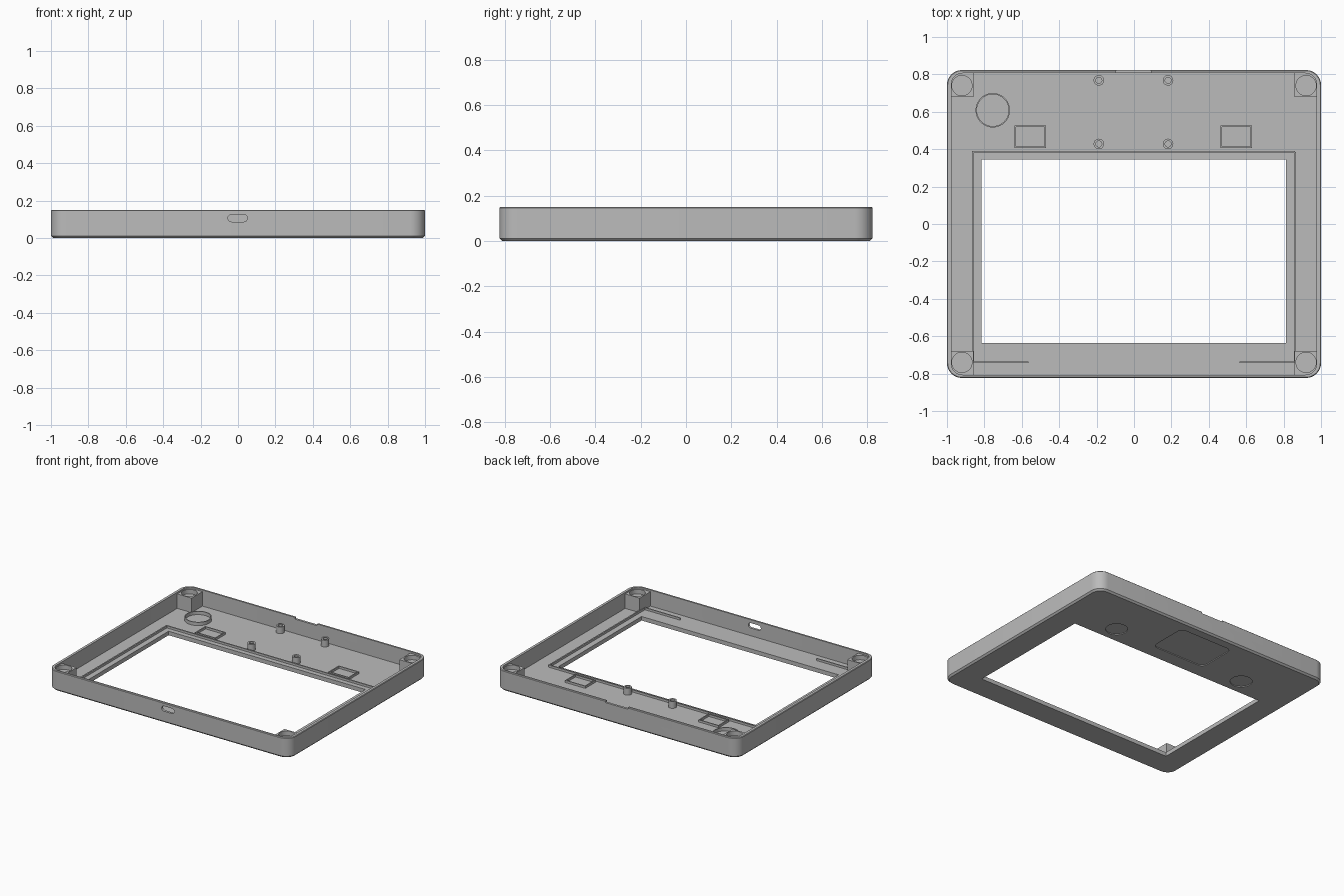
import bpy, bmesh, math

cube = bpy.data.objects.get("Cube")
if cube:
    bpy.data.objects.remove(cube, do_unlink=True)

grey = bpy.data.materials.new("matte_grey")
grey.use_nodes = True
COLOUR = (0.5, 0.5, 0.5, 1)
grey.diffuse_color = COLOUR
grey.node_tree.nodes["Principled BSDF"].inputs["Base Color"].default_value = COLOUR

FLOOR = 0.03
TOP = 0.15


def outline(hx, hy, r, inset=0.0, steps=8):
    """Rounded rectangle points, pulled in by inset."""
    pts = []
    for k, (sx, sy) in enumerate([(1, 1), (-1, 1), (-1, -1), (1, -1)]):
        for i in range(steps + 1):
            a = math.pi / 2 * (k + i / steps)
            pts.append((sx * (hx - r) + (r - inset) * math.cos(a),
                        sy * (hy - r) + (r - inset) * math.sin(a)))
    return pts


def circle(r, n=40):
    return [(r * math.cos(i * math.tau / n), r * math.sin(i * math.tau / n)) for i in range(n)]


def rect(hx, hy):
    return [(hx, hy), (-hx, hy), (-hx, -hy), (hx, -hy)]


def loft(name, loops, centre=(0, 0)):
    """Closed solid through a stack of (points, z) loops."""
    bm = bmesh.new()
    rings = [[bm.verts.new((x + centre[0], y + centre[1], z)) for x, y in pts] for pts, z in loops]
    for a, b in zip(rings, rings[1:]):
        for i in range(len(a)):
            j = (i + 1) % len(a)
            bm.faces.new((a[i], a[j], b[j], b[i]))
    bm.faces.new(rings[0][::-1])
    bm.faces.new(rings[-1])
    bmesh.ops.recalc_face_normals(bm, faces=bm.faces[:])
    mesh = bpy.data.meshes.new(name)
    bm.to_mesh(mesh)
    bm.free()
    mesh.materials.append(grey)
    ob = bpy.data.objects.new(name, mesh)
    bpy.context.collection.objects.link(ob)
    return ob


def prism(name, pts, z0, z1, centre=(0, 0)):
    return loft(name, [(pts, z0), (pts, z1)], centre)


def box(name, x0, x1, y0, y1, z0, z1):
    return prism(name, rect((x1 - x0) / 2, (y1 - y0) / 2), z0, z1, ((x0 + x1) / 2, (y0 + y1) / 2))


def combine(ob, tool, operation="DIFFERENCE"):
    """Apply a boolean and discard the tool."""
    tool.hide_render = True
    mod = ob.modifiers.new("cut", "BOOLEAN")
    mod.operation = operation
    mod.solver = "EXACT"
    mod.object = tool
    bpy.context.view_layer.objects.active = ob
    bpy.ops.object.modifier_apply(modifier=mod.name)
    bpy.data.objects.remove(tool, do_unlink=True)


def smooth(ob):
    bpy.ops.object.select_all(action="DESELECT")
    ob.select_set(True)
    bpy.context.view_layer.objects.active = ob
    bpy.ops.object.shade_smooth_by_angle(angle=math.radians(30))


def tube(name, outer, inner, z0, z1, centre, hole_z):
    ob = prism(name, outer, z0, z1, centre)
    combine(ob, prism("cutter", inner, hole_z, z1 + 0.05, centre))
    smooth(ob)
    return ob


# Tray with chamfered bottom edge and fine rim bevel
HX, HY, R = 1.0, 0.823, 0.08
shell = loft("shell", [(outline(HX, HY, R, 0.012), 0), (outline(HX, HY, R), 0.012),
                       (outline(HX, HY, R), TOP - 0.004), (outline(HX, HY, R, 0.004), TOP)])
combine(shell, prism("cutter", outline(0.977, 0.806, 0.06), FLOOR, 0.3))

# Screen window
combine(shell, box("cutter", -0.815, 0.812, -0.635, 0.345, -0.1, 0.1))

# Rim notch at the back
combine(shell, box("cutter", -0.095, 0.09, 0.79, 0.9, TOP - 0.013, 0.3))

# Cable slot through the front wall
slot = prism("cutter", outline(0.052, 0.019, 0.0189), -0.05, 0.05)
slot.rotation_euler.x = math.pi / 2
slot.location = (-0.002, -HY, 0.106)
bpy.context.view_layer.update()
combine(shell, slot)

# Shallow recesses on the underside: reader panel and two touch spots
combine(shell, prism("cutter", outline(0.22, 0.15, 0.04), -0.05, 0.006, (-0.01, 0.6)))
for x in (-0.555, 0.545):
    combine(shell, prism("cutter", circle(0.075), -0.05, 0.006, (x, 0.467)))
smooth(shell)

# Corner blocks with round magnet pockets
for sx, side in ((-1, "right"), (1, "left")):
    for sy, end in ((-1, "front"), (1, "back")):
        cx, cy = sx * 0.92, sy * 0.74
        block = box(f"corner_block_{end}_{side}", cx - 0.1 if sx < 0 else cx - 0.062,
                    cx + 0.062 if sx < 0 else cx + 0.1,
                    cy - 0.1 if sy < 0 else cy - 0.062,
                    cy + 0.062 if sy < 0 else cy + 0.1, FLOOR - 0.005, 0.138)
        combine(block, prism("cutter", outline(0.985, 0.813, 0.068), 0, 0.3), "INTERSECT")
        combine(block, prism("cutter", circle(0.054), 0.105, 0.3, (cx, cy)))
        smooth(block)

# Thin ridge that locates the screen
LOW, HIGH = FLOOR - 0.004, FLOOR + 0.016
box("screen_ridge_back", -0.866, 0.862, 0.381, 0.391, LOW, HIGH)
for s, side in ((-1, "right"), (1, "left")):
    x = s * 0.86
    box(f"screen_ridge_{side}", x - 0.005, x + 0.005, -0.744, 0.385, LOW, HIGH)
    ends = sorted((x, s * 0.565))
    box(f"screen_ridge_front_{side}", ends[0], ends[1], -0.744, -0.736, LOW, HIGH)

# Sensor frames, sounder ring and board standoffs
for x, side in ((-0.555, "right"), (0.547, "left")):
    tube(f"sensor_frame_{side}", rect(0.084, 0.06), rect(0.076, 0.052),
         LOW, FLOOR + 0.016, (x, 0.467), 0)
tube("sounder_ring", circle(0.092), circle(0.085), LOW, FLOOR + 0.025, (-0.755, 0.608), 0)
for x, side in ((-0.188, "right"), (0.182, "left")):
    for y, end in ((0.428, "front"), (0.768, "back")):
        tube(f"standoff_{end}_{side}", circle(0.028, 24), circle(0.016, 24),
             LOW, FLOOR + 0.05, (x, y), FLOOR + 0.005)
